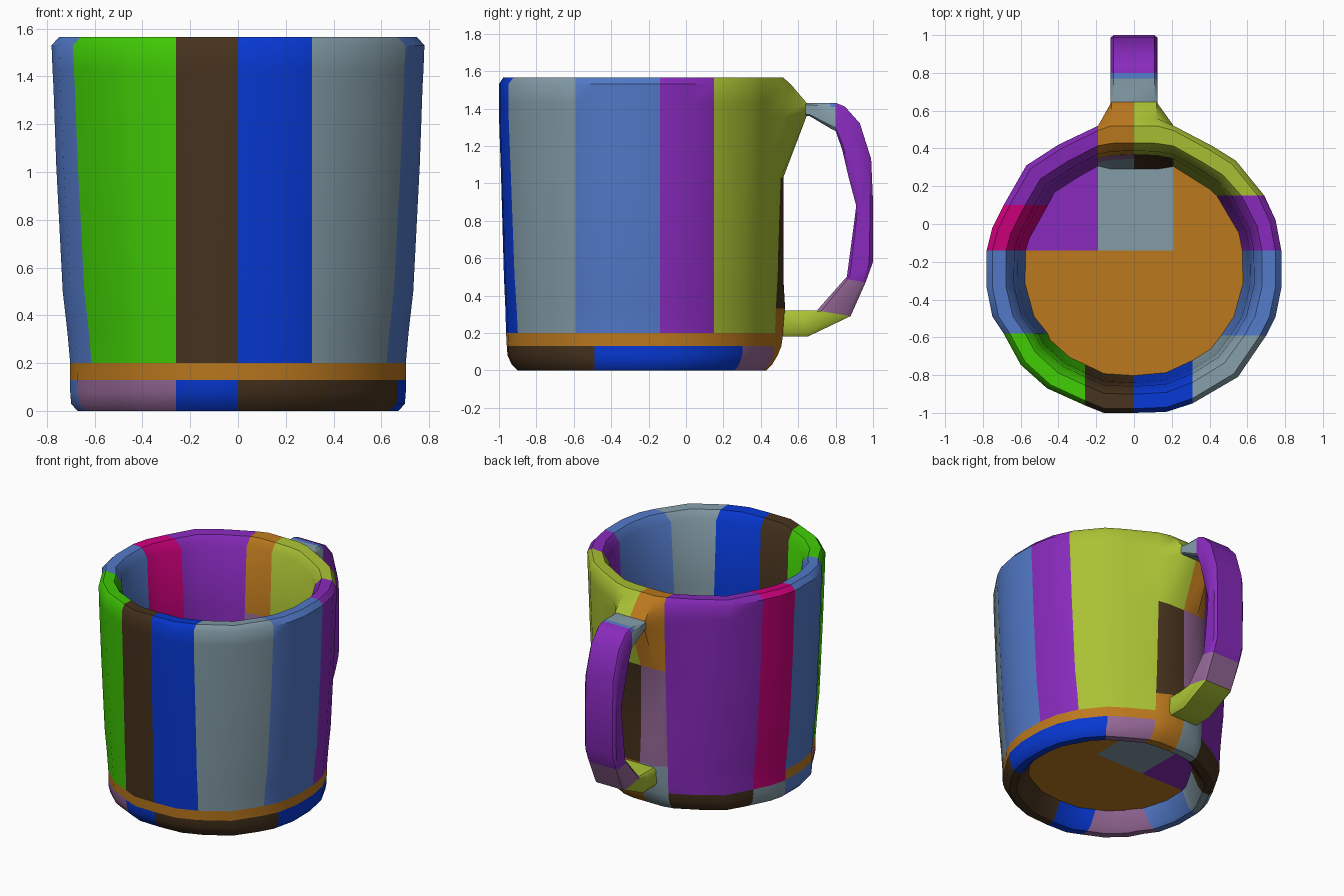
import bpy, bmesh, math
from mathutils import Vector

cube = bpy.data.objects.get("Cube")
if cube:
    bpy.data.objects.remove(cube, do_unlink=True)

# Palette (screen colours turned into linear values)
PALETTE = {
    "green": (64, 203, 5), "brown": (70, 50, 29), "blue": (7, 56, 211),
    "grey": (131, 156, 167), "sky": (82, 121, 200), "purple": (136, 42, 188),
    "lime": (170, 194, 52), "orange": (188, 121, 30), "magenta": (206, 0, 124),
    "mauve": (148, 103, 150),
}
NAMES = list(PALETTE)


def linear(c):
    c /= 255
    return c / 12.92 if c < 0.04 else ((c + 0.055) / 1.055) ** 2.4


MATS = []
for name, rgb in PALETTE.items():
    mat = bpy.data.materials.new(name + "_glaze")
    mat.use_nodes = True
    col = [linear(c) for c in rgb] + [1]
    mat.diffuse_color = col
    bsdf = mat.node_tree.nodes["Principled BSDF"]
    bsdf.inputs["Base Color"].default_value = col
    bsdf.inputs["Roughness"].default_value = 0.7
    MATS.append(mat)


def loft(bm, rings, colour):
    """Join closed rings of points; colour(level, segment) names each face colour."""
    rows = [[bm.verts.new(p) for p in ring] for ring in rings]
    n = len(rows[0])
    for i in range(len(rows) - 1):
        for j in range(n):
            k = (j + 1) % n
            f = bm.faces.new((rows[i][j], rows[i][k], rows[i + 1][k], rows[i + 1][j]))
            f.material_index = NAMES.index(colour(i, j))
    return bm.faces.new(rows[0]), bm.faces.new(rows[-1])


def finish(bm, name):
    bmesh.ops.recalc_face_normals(bm, faces=bm.faces[:])
    mesh = bpy.data.meshes.new(name)
    bm.to_mesh(mesh)
    bm.free()
    for mat in MATS:
        mesh.materials.append(mat)
    ob = bpy.data.objects.new(name, mesh)
    bpy.context.collection.objects.link(ob)
    bpy.ops.object.select_all(action="DESELECT")
    ob.select_set(True)
    bpy.context.view_layer.objects.active = ob
    bpy.ops.object.shade_smooth_by_angle(angle=math.radians(40))


# Cup outline: x, y, wall colour and foot colour of the panel that follows
OUTLINE = [
    (0, -1, "blue", "brown"), (.17, -.995, "blue", "brown"),
    (.31, -.95, "grey", "brown"), (.55, -.81, "grey", "brown"),
    (.7, -.59, "sky", "brown"), (.75, -.49, "sky", "blue"),
    (.78, -.34, "sky", "blue"), (.78, -.14, "purple", "blue"),
    (.75, .02, "purple", "blue"), (.69, .15, "lime", "blue"),
    (.54, .335, "lime", "mauve"), (.42, .41, "lime", "mauve"),
    (.21, .52, "stub", "orange"), (.12, .53, "stub", "orange"),
    (0, .53, "stub", "grey"), (-.12, .53, "stub", "grey"),
    (-.19, .52, "purple", "brown"), (-.4, .42, "purple", "brown"),
    (-.57, .31, "purple", "brown"), (-.69, .1, "magenta", "grey"),
    (-.75, -.02, "magenta", "grey"), (-.78, -.14, "sky", "sky"),
    (-.78, -.34, "sky", "sky"), (-.75, -.49, "sky", "mauve"),
    (-.69, -.58, "green", "mauve"), (-.6, -.745, "green", "mauve"),
    (-.46, -.87, "green", "mauve"), (-.26, -.96, "brown", "blue"),
    (-.16, -1, "brown", "blue"),
]
# Panel seams that stay at the same y all the way up the cup
SEAMS = (-.59, -.58, -.49, -.14, .1, .15)
# Cup profile: height, x scale, y scale, y of the handle mount, zone above
LEVELS = [
    (.13, .7, .7, None, "foot"), (.03, .76, .76, None, "foot"),
    (0, .8, .8, None, "foot"), (0, .86, .87, .43, "foot"),
    (.03, .895, .91, .46, "foot"), (.08, .9, .94, .49, "foot"),
    (.13, .9, .945, .51, "band"), (.2, .9, .95, .52, "wall"),
    (.33, .915, .955, .53, "wall"), (.5, .94, .965, .52, "wall"),
    (1.03, .975, .985, .52, "wall"), (1.36, .99, 1, .645, "wall"),
    (1.43, .995, 1, .645, "wall"), (1.53, 1, 1, .56, "wall"),
    (1.565, .96, .97, .52, "wall"), (1.56, .87, .87, None, "inner"),
    (1.5, .815, .815, None, "inner"), (1.03, .79, .79, None, "inner"),
    (.33, .76, .76, None, "inner"), (.19, .74, .74, .29, "inner"),
]
MID_Y = -.24


def slide(fixed, fixed_scale, other, scale):
    """Shrink one coordinate so that a point with the other held keeps to the curve."""
    left = other ** 2 + fixed ** 2 - (fixed / fixed_scale) ** 2
    return math.copysign(scale * math.sqrt(max(left, 0)), other)


def cup_ring(z, sx, sy, mount, zone):
    ring = []
    for x, y, *_ in OUTLINE:
        dy = y - MID_Y
        if mount and y > .525:
            ring.append((x, mount, z))
        elif abs(x) < .35:
            ring.append((x, MID_Y + slide(x, sx, dy, sy), z))
        elif y in SEAMS:
            ring.append((slide(dy, sy, x, sx), y, z))
        else:
            ring.append((x * sx, MID_Y + dy * sy, z))
    return ring


def cup_colour(i, j):
    wall, foot = OUTLINE[j][2:]
    zone = LEVELS[i][4]
    if zone == "foot":
        return foot
    if wall == "stub":
        right = foot == "orange"
        z = (LEVELS[i][0] + LEVELS[i + 1][0]) / 2
        if z > 1.03:
            return "lime" if right else "orange"
        if z > .33:
            return "brown" if right else "mauve"
        return "brown" if right and zone == "inner" else foot
    if zone == "band" and wall != "magenta" and not (wall == "purple" and foot == "brown"):
        return "orange"
    return wall


# Cup with patchwork panels; both sides of the base are cut into patches
bm = bmesh.new()
bases = loft(bm, [cup_ring(*lv) for lv in LEVELS], cup_colour)
for base in bases:
    patches = [base]
    for co, no in (((0, -.14, 0), (0, 1, 0)), ((.21, 0, 0), (1, 0, 0)), ((-.19, 0, 0), (1, 0, 0))):
        edges = {e for f in patches for e in f.edges}
        verts = {v for f in patches for v in f.verts}
        height = next(iter(verts)).co.z
        bmesh.ops.bisect_plane(bm, geom=patches + list(edges) + list(verts),
                               dist=.002, plane_co=co, plane_no=no)
        patches = [f for f in bm.faces if all(abs(v.co.z - height) < 1e-5 for v in f.verts)]
    for f in patches:
        mid = sum((v.co for v in f.verts), Vector()) / len(f.verts)
        back = min(v.co.y for v in f.verts) > -.15
        tone = "orange"
        if back and mid.x < -.19:
            tone = "purple"
        elif back and mid.x < .21:
            tone = "grey"
        f.material_index = NAMES.index(tone)
finish(bm, "cup")

# Handle: outer y, z, inner y, z and colour of the stretch that follows
STATIONS = [
    (.6, 1.43, .6, 1.365, "grey"), (.66, 1.43, .66, 1.36, "grey"),
    (.77, 1.43, .77, 1.295, "sky"), (.8, 1.43, .8, 1.28, "purple"),
    (.85, 1.41, .835, 1.18, "purple"), (.93, 1.32, .87, 1.03, "purple"),
    (.99, 1.13, .91, .88, "purple"), (1, .9, .9, .8, "purple"),
    (1, .58, .86, .5, "purple"), (.96, .47, .85, .49, "mauve"),
    (.88, .29, .7, .32, "lime"), (.65, .18, .62, .32, "lime"),
    (.5, .18, .5, .32, "lime"),
]
# Bevelled cross-section: x and share of the way from outer to inner side
SECTION = [(.108, 0), (.125, .15), (.125, .88), (.112, 1),
           (-.112, 1), (-.125, .88), (-.125, .15), (-.108, 0)]


def handle_ring(oy, oz, iy, iz, _):
    return [(x, oy + (iy - oy) * t, oz + (iz - oz) * t) for x, t in SECTION]


def handle_colour(i, j):
    tone = STATIONS[i][4]
    top = j in (0, 6, 7)
    return "grey" if tone == "sky" and not top else tone


bm = bmesh.new()
ends = loft(bm, [handle_ring(*s) for s in STATIONS], handle_colour)
for f, tone in zip(ends, ("grey", "lime")):
    f.material_index = NAMES.index(tone)
finish(bm, "handle")
